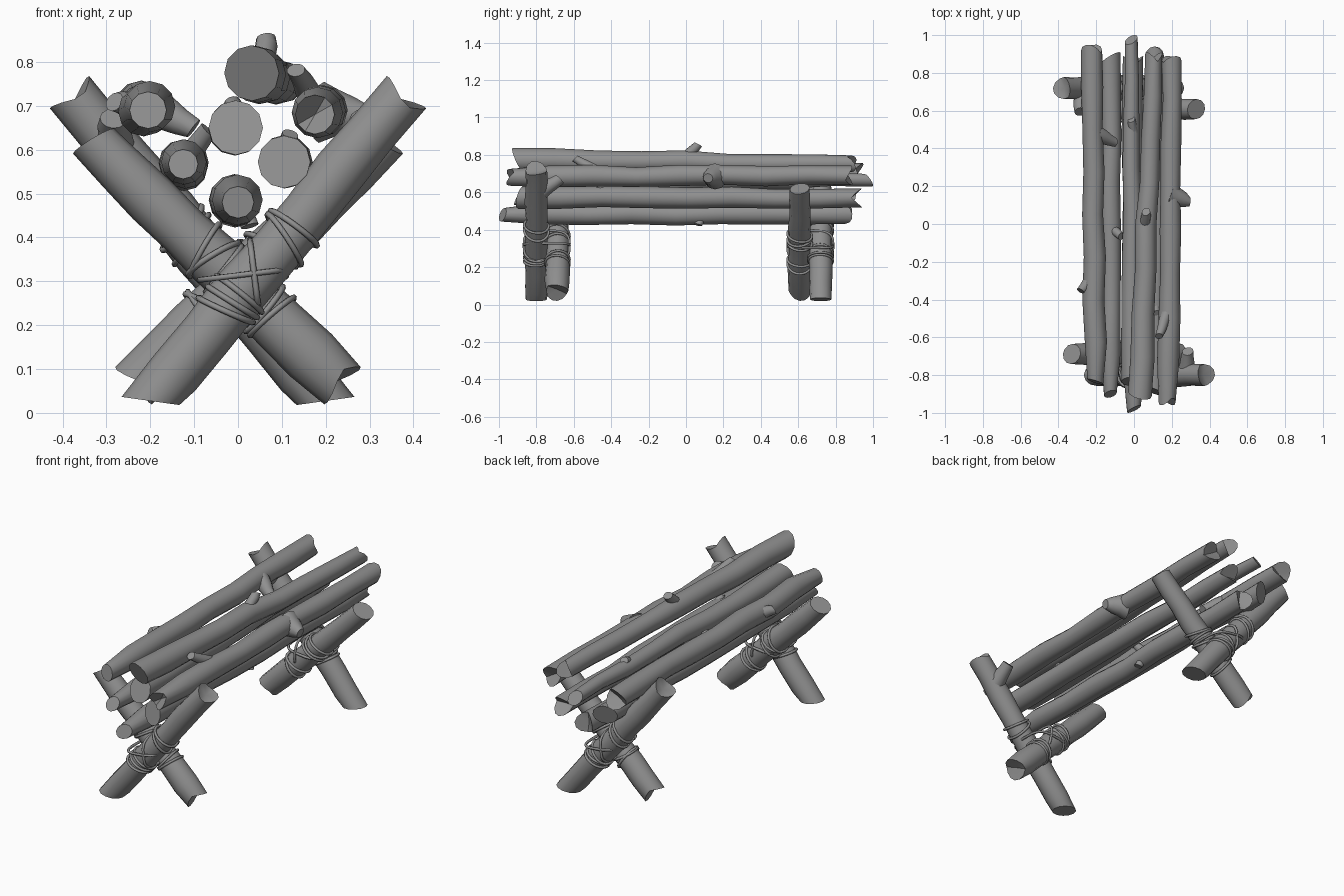
import bpy, bmesh, math, random
from mathutils import Vector

if "Cube" in bpy.data.objects:
    bpy.data.objects.remove(bpy.data.objects["Cube"])

random.seed(4)
SIDES = 12
BARK = bpy.data.materials.new('dark_grey_bark')
BARK.diffuse_color = (0.28, 0.28, 0.28, 1)
BARK.use_nodes = True
BARK.node_tree.nodes["Principled BSDF"].inputs["Base Color"].default_value = BARK.diffuse_color


def log(name, p0, p1, r0, r1, cut0=('slant', 0, 0), cut1=('slant', 0, 0), rings=9, wob=0.007, taper=(1, 1)):
    """Wobbly tapered log; each end is (kind, depth, phase): a slanted cut or a V notch."""
    p0, p1 = Vector(p0), Vector(p1)
    d = (p1 - p0).normalized()
    u = d.cross(Vector((0, 0, 1)) if abs(d.y) > 0.7 else Vector((0, 1, 0))).normalized()
    v = d.cross(u)
    bm = bmesh.new()
    loops = []
    for i in range(rings):
        t = i / (rings - 1)
        end = i in (0, rings - 1)
        c = p0.lerp(p1, t)
        r = r0 + (r1 - r0) * t
        if not end:
            c += u * random.uniform(-wob, wob) + v * random.uniform(-wob, wob)
            r *= random.uniform(0.95, 1.06)
        else:
            r *= taper[0] if i == 0 else taper[1]
        kind, h, ph = cut0 if i == 0 else cut1
        sign = -1 if i == 0 else 1
        loop = []
        for k in range(SIDES):
            a = 2 * math.pi * k / SIDES
            q = c + (u * math.cos(a) + v * math.sin(a)) * r
            if end:
                w = math.cos(a - ph)
                q += d * sign * h * ((w - 1) / 2 if kind == 'slant' else abs(w) - 1)
            loop.append(bm.verts.new(q))
        loops.append(loop)
        if end:
            tip = bm.verts.new(c - d * sign * h * (0.5 if kind == 'slant' else 1))
            for k in range(SIDES):
                bm.faces.new((loop[k], loop[(k + 1) % SIDES], tip))
    for a, b in zip(loops, loops[1:]):
        for k in range(SIDES):
            bm.faces.new((a[k], a[(k + 1) % SIDES], b[(k + 1) % SIDES], b[k]))
    bmesh.ops.recalc_face_normals(bm, faces=bm.faces)
    me = bpy.data.meshes.new(name)
    bm.to_mesh(me)
    bm.free()
    me.materials.append(BARK)
    me.shade_smooth()
    me.set_sharp_from_angle(angle=math.radians(40))
    ob = bpy.data.objects.new(name, me)
    bpy.context.collection.objects.link(ob)
    return ob


def stub(name, p0, p1, r0, r1):
    """Short broken branch."""
    log(name, p0, p1, r0, r1, cut1=('slant', 0.015, 1), rings=4, wob=0.002)


def rope(curve, c, a, b, power=1.0):
    """One closed rope turn spanned by the half axes a and b."""
    n = 32
    sp = curve.splines.new('POLY')
    sp.points.add(n - 1)
    for i, p in enumerate(sp.points):
        t = 2 * math.pi * i / n
        x, y = math.cos(t), math.sin(t)
        f = lambda s: math.copysign(abs(s) ** power, s)
        p.co = (*(c + a * f(x) + b * f(y)), 1)
    sp.use_cyclic_u = True


# Crossed leg pairs with lashings: the back pair is the front pair turned round
for side, turn in (('front', 0), ('back', math.pi)):
    def P(x, y, z):
        return Vector((x, y, z)) if side == 'front' else Vector((-x, -y - 0.08, z))

    def V(x, y, z):
        return P(x, y, z) - P(0, 0, 0)

    A0, A1 = P(-0.222, -0.8, 0.0), P(0.385, -0.8, 0.732)
    B0, B1 = P(0.24, -0.688, 0.06), P(-0.34, -0.688, 0.63)
    log(side + '_outer_leg', A0, A1, 0.063, 0.058, ('slant', 0.07, turn), ('notch', 0.03, 0.3 + turn),
        wob=0.003, taper=(0.9, 1))
    log(side + '_inner_leg', B0, B1, 0.066, 0.056, ('notch', 0.03, 0.4 + turn), ('slant', 0.03, 0.5 + turn),
        wob=0.003, taper=(0.9, 0.95))
    stub(side + '_leg_stub', P(0.28, -0.77, 0.61), P(0.285, -0.668, 0.675), 0.045, 0.03)

    cu = bpy.data.curves.new(side + '_lashing', 'CURVE')
    cu.dimensions = '3D'
    cu.bevel_depth = 0.007
    cu.bevel_resolution = 1
    cu.materials.append(BARK)
    # turns round each single leg, either side of the crossing
    for q0, q1, spots in ((A0, A1, (0.32, 0.345, 0.37, 0.54, 0.575)),
                          (B0, B1, (0.28, 0.31, 0.47, 0.51, 0.545))):
        d = (q1 - q0).normalized()
        for s in spots:
            across = d.cross(Vector((0, 1, 0))) * 0.066 + d * random.uniform(-0.02, 0.02)
            along = Vector((0, 0.065, 0)) + d * random.uniform(-0.012, 0.012)
            rope(cu, q0.lerp(q1, s), across, along)
    # turns binding both legs together
    mid = P(0.012, -0.745, 0.315)
    rope(cu, mid, V(0.1, 0, 0.012), V(0, 0.122, 0), 0.6)
    rope(cu, mid + V(0.025, 0, 0), V(-0.01, 0, 0.08), V(0, 0.122, 0), 0.6)
    ob = bpy.data.objects.new(side + '_lashing', cu)
    bpy.context.collection.objects.link(ob)

# Stacked firewood logs, front end to back end
S, N = 'slant', 'notch'
log('top_log', (0.03, -0.93, 0.775), (0.105, 0.91, 0.752), 0.063, 0.045, (S, 0.06, -1.2), (N, 0.05, 0.5))
log('right_log', (0.175, -0.96, 0.68), (0.2, 0.89, 0.69), 0.056, 0.052, (N, 0.05, 0.8), (N, 0.04, 2), taper=(0.8, 1))
log('left_log', (-0.205, -0.85, 0.69), (-0.225, 0.95, 0.70), 0.056, 0.056, (S, 0.03, 0.5), (N, 0.05, 1.2), taper=(0.75, 1))
log('lower_left_log', (-0.125, -0.92, 0.567), (-0.125, 0.91, 0.565), 0.052, 0.054, (S, 0.04, 2), (S, 0.07, -0.5), taper=(0.65, 1))
log('middle_log', (-0.005, -0.86, 0.65), (-0.015, 1.0, 0.665), 0.062, 0.034, (S, 0.05, 1.5), (S, 0.05, 1))
log('lower_right_log', (0.105, -0.91, 0.572), (0.11, 0.94, 0.57), 0.06, 0.05, (S, 0.05, 0.6), (N, 0.06, 1.5))
log('bottom_log', (0.0, -1.0, 0.48), (-0.005, 0.89, 0.485), 0.056, 0.054, (S, 0.04, 2.6), (N, 0.05, 0.2), taper=(0.65, 1))

# Broken branches on the logs
stub('top_log_stub', (0.06, 0.0, 0.79), (0.064, 0.07, 0.86), 0.03, 0.022)
stub('right_log_side_stub', (0.19, 0.155, 0.685), (0.3, 0.115, 0.675), 0.07, 0.025)
stub('right_log_upper_stub', (0.175, -0.47, 0.71), (0.13, -0.6, 0.785), 0.03, 0.02)
stub('left_log_stub', (-0.2, 0.48, 0.70), (-0.095, 0.43, 0.645), 0.045, 0.024)
stub('left_log_outer_stub', (-0.23, -0.3, 0.70), (-0.287, -0.36, 0.71), 0.035, 0.022)
stub('lower_left_log_stub', (-0.115, -0.02, 0.58), (-0.065, -0.07, 0.65), 0.025, 0.02)
stub('middle_log_stub', (0.0, 0.48, 0.67), (-0.015, 0.56, 0.71), 0.026, 0.02)
stub('lower_right_log_stub', (0.11, -0.42, 0.59), (0.12, -0.48, 0.64), 0.026, 0.019)
stub('bottom_log_stub', (0.0, 0.1, 0.48), (0.03, 0.06, 0.42), 0.026, 0.02)
